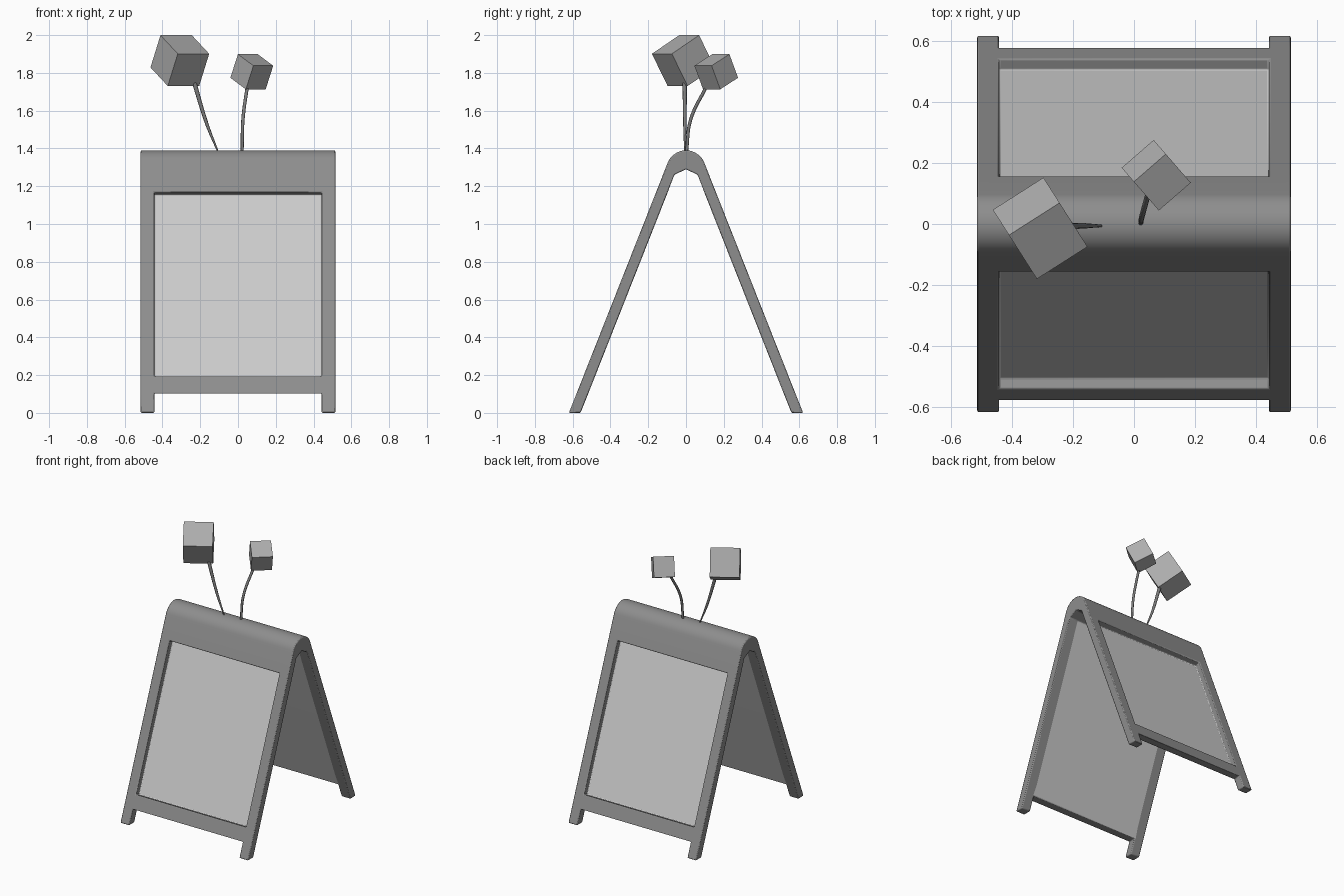
import bpy, bmesh, math
from mathutils import Vector

if "Cube" in bpy.data.objects:
    bpy.data.objects.remove(bpy.data.objects["Cube"])


def grey(name, v):
    m = bpy.data.materials.new(name)
    m.diffuse_color = (v, v, v, 1)
    m.use_nodes = True
    m.node_tree.nodes["Principled BSDF"].inputs["Base Color"].default_value = m.diffuse_color
    return m


frame_mat = grey("frame_grey", 0.27)
panel_mat = grey("panel_grey", 0.55)
cube_mat = grey("cube_grey", 0.42)
stem_mat = grey("stem_grey", 0.2)

# ---------- A-shaped board: one folded slab with recessed panels ----------
SLOPE = 0.395
A = math.atan(SLOPE)
NY, NZ = math.cos(A), math.sin(A)          # outward normal of a leg
THICK, RECESS = 0.0577, 0.04
R, CZ = 0.1044, 1.2856                     # rounded ridge
XS = [-0.515, -0.443, 0.443, 0.515]
STEPS = 8


def leg_y(z):
    return 0.62 - SLOPE * z


# half profile from foot to ridge: (outer, inner) pairs
half = [((leg_y(z), z), (leg_y(z) - 0.062, z)) for z in (0, 0.102)]
for z in (0.196, 1.17):
    half.append(((leg_y(z), z), (leg_y(z) - THICK * NY, z - THICK * NZ)))
for i in range(STEPS + 1):
    t = i / STEPS
    a = A + (math.pi / 2 - A) * t
    half.append(((R * math.cos(a), CZ + R * math.sin(a)),
                 (0.062 * (1 - t), 1.26 + 0.03 * t)))
flip = [((-o[0], o[1]), (-n[0], n[1])) for o, n in reversed(half[:-1])]
profile = half + flip
last = len(profile) - 1

bm = bmesh.new()
outer = [[bm.verts.new((x, *o)) for x in XS] for o, n in profile]
inner = [[bm.verts.new((x, *n)) for x in XS] for o, n in profile]
twin = {}
for ro, ri in zip(outer, inner):
    twin.update(zip(ro, ri))

edge_use = {}
for r in range(last):
    k = min(r, last - 1 - r)               # same index on both legs
    for c in range(3):
        if k == 0 and c == 1:              # gap between the feet
            continue
        ring = [outer[r][c], outer[r][c + 1], outer[r + 1][c + 1], outer[r + 1][c]]
        back = bm.faces.new([twin[v] for v in ring])
        if c == 1 and k <= 3:              # back of the panel
            back.material_index = 1
        for a, b in zip(ring, ring[1:] + ring[:1]):
            edge_use.setdefault(frozenset((a, b)), []).append((a, b))
        if k == 2 and c == 1:              # recessed panel
            side = 1 if r < last / 2 else -1
            d = Vector((0, -side * NY * RECESS, -NZ * RECESS))
            low = [bm.verts.new(v.co + d) for v in ring]
            bm.faces.new(low).material_index = 1
            for j in range(4):
                m = (j + 1) % 4
                bm.faces.new((ring[j], ring[m], low[m], low[j]))
        else:
            bm.faces.new(ring)
# edge walls joining outer and inner skins
for uses in edge_use.values():
    if len(uses) == 1:
        a, b = uses[0]
        bm.faces.new((a, b, twin[b], twin[a]))
bmesh.ops.recalc_face_normals(bm, faces=bm.faces)
mesh = bpy.data.meshes.new("folding_board")
bm.to_mesh(mesh)
bm.free()
mesh.materials.append(frame_mat)
mesh.materials.append(panel_mat)
board = bpy.data.objects.new("folding_board", mesh)
bpy.context.collection.objects.link(board)
bev = board.modifiers.new("soft_edges", 'BEVEL')
bev.width = 0.006
bev.segments = 2
bev.limit_method = 'ANGLE'
bev.angle_limit = math.radians(35)
bpy.context.view_layer.objects.active = board
board.select_set(True)
bpy.ops.object.shade_smooth_by_angle(angle=math.radians(35))


# ---------- cubes on curved stems ----------
def cube(name, loc, size, tilt, turn):
    bpy.ops.mesh.primitive_cube_add(
        size=size, location=loc,
        rotation=(math.radians(tilt), 0, math.radians(turn)))
    ob = bpy.context.object
    ob.name = name
    ob.data.materials.append(cube_mat)


def stem(name, pts, radii):
    cu = bpy.data.curves.new(name, 'CURVE')
    cu.dimensions = '3D'
    cu.bevel_depth = 1.0
    cu.bevel_resolution = 2
    cu.resolution_u = 8
    cu.use_fill_caps = True
    cu.materials.append(stem_mat)
    sp = cu.splines.new('BEZIER')
    sp.bezier_points.add(len(pts) - 1)
    for p, co, rad in zip(sp.bezier_points, pts, radii):
        p.co = co
        p.radius = rad
        p.handle_left_type = p.handle_right_type = 'AUTO'
    bpy.context.collection.objects.link(bpy.data.objects.new(name, cu))


cube("large_cube", (-0.308, -0.014, 1.865), 0.197, 30, 32.5)
cube("small_cube", (0.073, 0.16, 1.806), 0.139, 26, 41)
stem("large_cube_stem",
     [(-0.105, -0.006, 1.38), (-0.165, -0.006, 1.53), (-0.235, -0.007, 1.76)],
     [0.004, 0.009, 0.012])
stem("small_cube_stem",
     [(0.022, 0.003, 1.38), (0.026, 0.024, 1.55), (0.05, 0.112, 1.735)],
     [0.008, 0.009, 0.009])
